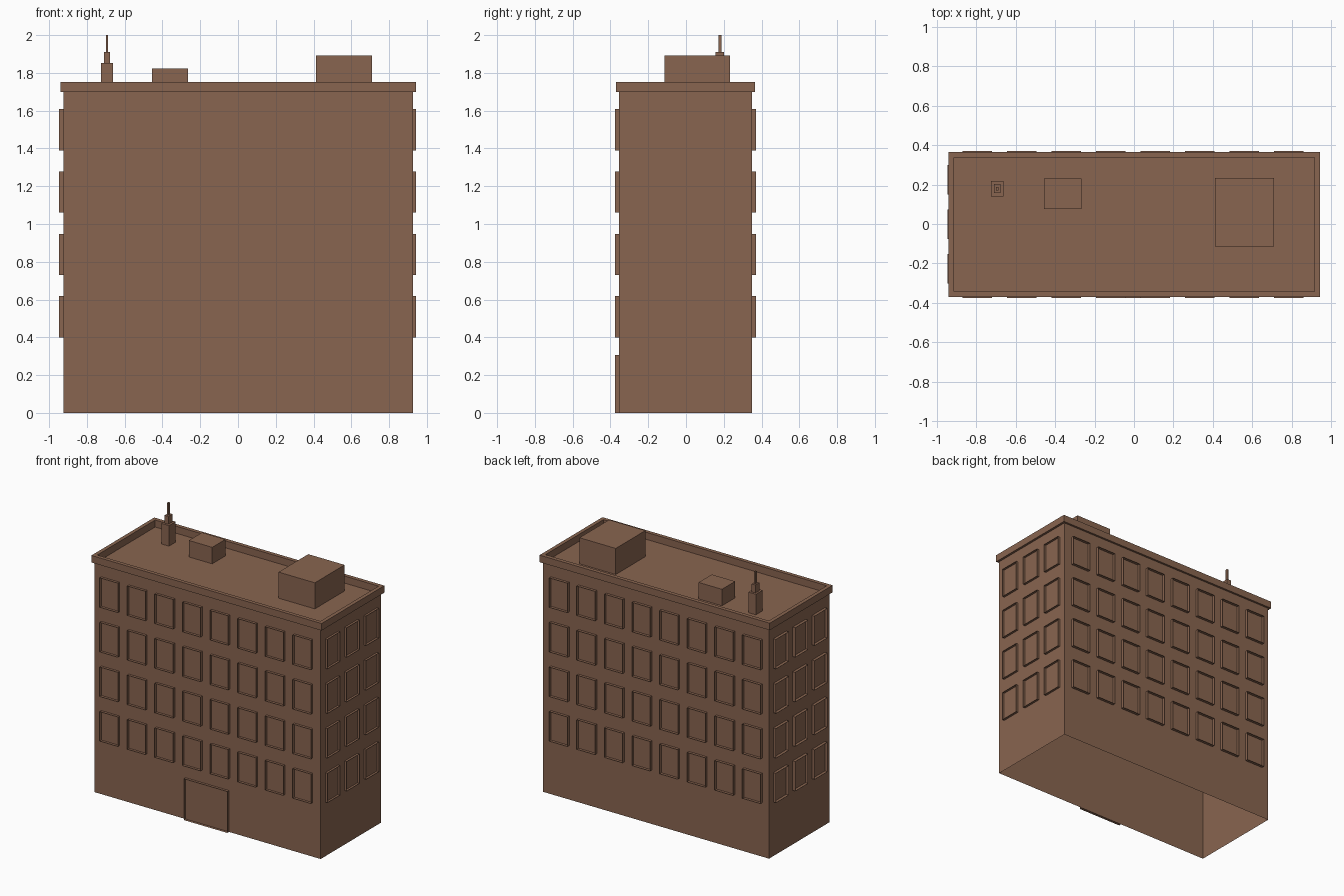
import bpy, bmesh

if "Cube" in bpy.data.objects:
    bpy.data.objects.remove(bpy.data.objects["Cube"])

brick = bpy.data.materials.new("brown_brick")
brick.diffuse_color = (0.25, 0.13, 0.08, 1)
brick.use_nodes = True
brick.node_tree.nodes["Principled BSDF"].inputs["Base Color"].default_value = brick.diffuse_color

W, E, S, N = -0.925, 0.926, -0.356, 0.350   # wall planes
ROOF = 1.70


def finish(name, bm):
    mesh = bpy.data.meshes.new(name)
    bm.to_mesh(mesh)
    bm.free()
    mesh.materials.append(brick)
    obj = bpy.data.objects.new(name, mesh)
    bpy.context.collection.objects.link(obj)
    return obj


def box(name, x0, x1, y0, y1, z0, z1):
    """Box without its hidden underside."""
    bm = bmesh.new()
    lo = [bm.verts.new((x, y, z0)) for x, y in ((x0, y0), (x1, y0), (x1, y1), (x0, y1))]
    hi = [bm.verts.new((v.co.x, v.co.y, z1)) for v in lo]
    for i in range(4):
        j = (i + 1) % 4
        bm.faces.new((lo[i], lo[j], hi[j], hi[i]))
    bm.faces.new(hi)
    return finish(name, bm)


def surround(bm, axis, wall, out, c, half, z0, z1):
    """Thin open frame standing out of a wall, around one opening."""
    loop = ((c - half, z0), (c + half, z0), (c + half, z1), (c - half, z1))

    def ring(d):
        return [bm.verts.new((u, d, z) if axis == 'y' else (d, u, z)) for u, z in loop]
    a, b = ring(wall), ring(out)
    for i in range(4):
        j = (i + 1) % 4
        bm.faces.new((a[i], a[j], b[j], b[i]))


# Walls and flat roof, open underneath
box("building_walls", W, E, S, N, 0, ROOF)

# Parapet: rectangular profile carried around the roof edge
bm = bmesh.new()
rings = []
for x0, x1, y0, y1, z in ((-0.913, 0.915, -0.342, 0.336, ROOF),
                          (-0.941, 0.943, -0.370, 0.365, ROOF),
                          (-0.941, 0.943, -0.370, 0.365, 1.752),
                          (-0.913, 0.915, -0.342, 0.336, 1.752)):
    rings.append([bm.verts.new((x, y, z)) for x, y in ((x0, y0), (x1, y0), (x1, y1), (x0, y1))])
for k in range(4):
    a, b = rings[k], rings[(k + 1) % 4]
    for i in range(4):
        j = (i + 1) % 4
        bm.faces.new((a[i], a[j], b[j], b[i]))
bmesh.ops.recalc_face_normals(bm, faces=bm.faces)
finish("roof_parapet", bm)

# Window surrounds: four floors on every side
long_side = [-0.795 + 0.2258 * i for i in range(8)]
short_side = [-0.227, -0.001, 0.225]
for name, axis, wall, out, centres in (
        ("front_windows", 'y', S, -0.376, long_side),
        ("back_windows", 'y', N, 0.371, long_side),
        ("right_windows", 'x', E, 0.943, short_side),
        ("left_windows", 'x', W, -0.947, short_side)):
    bm = bmesh.new()
    for floor in range(4):
        z = 0.40 + 0.33 * floor
        for c in centres:
            surround(bm, axis, wall, out, c, 0.075, z, z + 0.218)
    finish(name, bm)

# Entrance surround
bm = bmesh.new()
surround(bm, 'y', S, -0.376, -0.002, 0.178, 0, 0.306)
finish("entrance_surround", bm)

# Roof structures
box("stair_house", 0.412, 0.709, -0.114, 0.233, ROOF, 1.893)
box("roof_vent", -0.456, -0.265, 0.077, 0.231, ROOF, 1.822)

# Stepped antenna mast
for name, hx, hy, z0, z1 in (("mast_base", 0.031, 0.039, ROOF, 1.852),
                             ("mast_middle", 0.016, 0.023, 1.852, 1.91),
                             ("mast_tip", 0.006, 0.008, 1.91, 2.0)):
    box(name, -0.694 - hx, -0.694 + hx, 0.179 - hy, 0.179 + hy, z0, z1)
